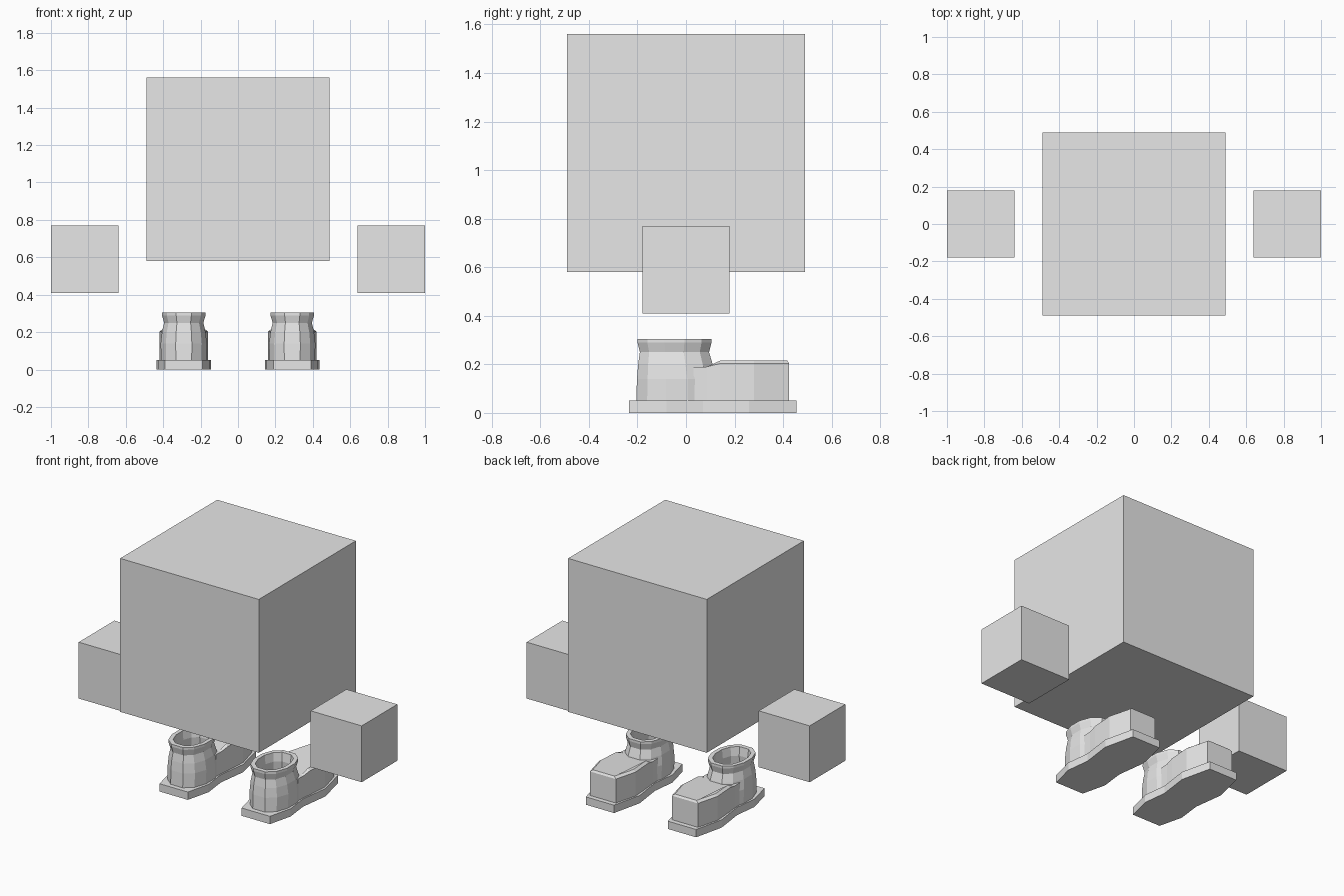
import bpy, bmesh, math

if "Cube" in bpy.data.objects:
    bpy.data.objects.remove(bpy.data.objects["Cube"])

grey = bpy.data.materials.new("plain_grey")
grey.diffuse_color = (0.8, 0.8, 0.8, 1)
grey.use_nodes = True
grey.node_tree.nodes["Principled BSDF"].inputs["Base Color"].default_value = grey.diffuse_color


def make(name, bm):
    bmesh.ops.recalc_face_normals(bm, faces=bm.faces)
    mesh = bpy.data.meshes.new(name)
    bm.to_mesh(mesh)
    bm.free()
    mesh.materials.append(grey)
    obj = bpy.data.objects.new(name, mesh)
    bpy.context.collection.objects.link(obj)
    return obj


def cube(name, centre, size):
    bm = bmesh.new()
    bmesh.ops.create_cube(bm, size=size)
    bmesh.ops.translate(bm, verts=bm.verts, vec=centre)
    return make(name, bm)


def loft(name, rings):
    """Skin a closed stack of equal-length point rings."""
    bm = bmesh.new()
    loops = [[bm.verts.new(p) for p in ring] for ring in rings]
    n = len(loops[0])
    for a, b in zip(loops, loops[1:]):
        for i in range(n):
            j = (i + 1) % n
            bm.faces.new((a[i], a[j], b[j], b[i]))
    bm.faces.new(loops[0])
    bm.faces.new(loops[-1])
    return make(name, bm)


def outline(cx, half, z):
    """Symmetric footprint from (y, half width) pairs; z is a number or a rule on y."""
    h = z if callable(z) else (lambda y: z)
    right = [(cx + w, y, h(y)) for y, w in half]
    left = [(cx - w, y, h(y)) for y, w in reversed(half)]
    return right + left


def oval(cx, half_x, y0, y1, z, n=12):
    """Squarish ring with a flat heel and front."""
    pts = []
    for i in range(n):
        a = 2 * math.pi * (i + 0.5) / n
        c, s = math.cos(a), math.sin(a)
        k = 1 / math.cos(math.pi / n)
        pts.append((cx + half_x * k * math.copysign(abs(c) ** 0.8, c) * 0.99,
                    (y0 + y1) / 2 + (y1 - y0) / 2 * k * s, z))
    return pts


# Body and floating hands
cube("body", (0, 0, 1.07), 0.98)
for side, sx in (("left", -1), ("right", 1)):
    cube(side + "_hand", (sx * 0.82, 0, 0.59), 0.36)

# Shoes, toes towards +y
SOLE = [(-0.235, 0.10), (-0.08, 0.138), (0.07, 0.12), (0.26, 0.145), (0.455, 0.10)]
TOE = [(0.03, 0.112), (0.085, 0.114), (0.14, 0.12), (0.28, 0.13), (0.425, 0.092)]
for side, cx in (("left", -0.29), ("right", 0.29)):
    loft(side + "_shoe_sole", [outline(cx, SOLE, 0), outline(cx, SOLE, 0.05)])

    # Toe box with a softened top rim that dips at the ankle
    rim = lambda y: 0.19 if y < 0.1 else 0.203
    top = lambda y: 0.19 if y < 0.1 else 0.215
    inner = [(y - (0.008 if y > 0.4 else 0), w - 0.016) for y, w in TOE]
    loft(side + "_shoe_toe", [outline(cx, TOE, 0.045), outline(cx, TOE, rim),
                              outline(cx, inner, top)])

    # Ankle with a pinched neck, flared collar and hollow inside
    loft(side + "_shoe_ankle", [
        oval(cx, 0.122, -0.205, 0.13, 0.045),
        oval(cx, 0.124, -0.202, 0.125, 0.14),
        oval(cx, 0.117, -0.197, 0.11, 0.20),
        oval(cx, 0.105, -0.190, 0.095, 0.25),
        oval(cx, 0.117, -0.200, 0.105, 0.29),
        oval(cx, 0.117, -0.200, 0.105, 0.305),
        oval(cx, 0.092, -0.172, 0.078, 0.305),
        oval(cx, 0.085, -0.165, 0.070, 0.25),
        oval(cx, 0.090, -0.170, 0.075, 0.195)])
